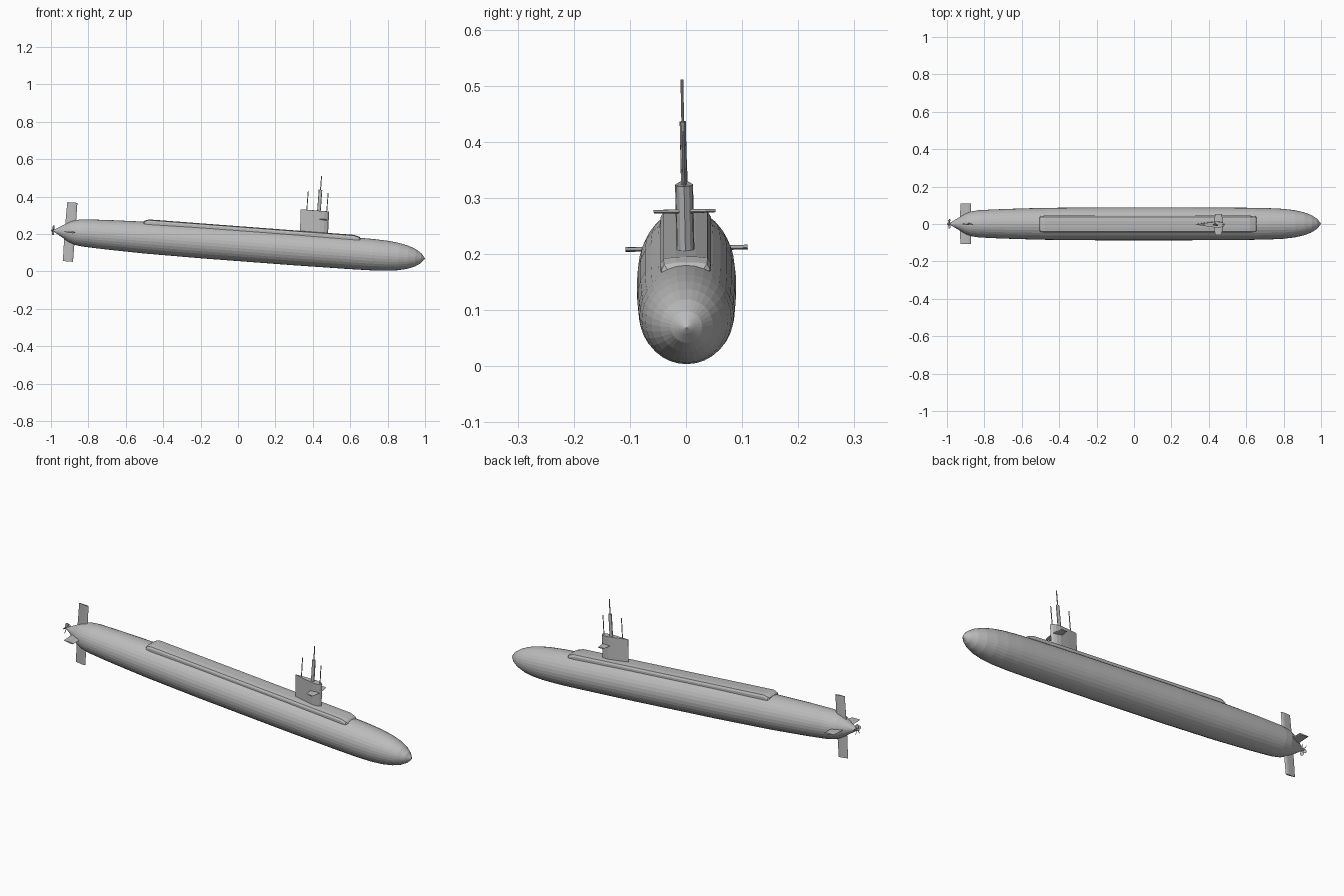
import bpy, bmesh, math
from mathutils import Matrix, Vector

cube = bpy.data.objects.get("Cube")
if cube:
    bpy.data.objects.remove(cube, do_unlink=True)

grey = bpy.data.materials.new("hull grey")
grey.use_nodes = True
grey.diffuse_color = (0.5, 0.5, 0.5, 1)
grey.node_tree.nodes["Principled BSDF"].inputs["Base Color"].default_value = (0.5, 0.5, 0.5, 1)

# Whole boat dives bow-down with a slight roll
POSE = (Matrix.Translation((0, 0.001, 0.1435))
        @ Matrix.Rotation(math.radians(4.3), 4, 'Y')
        @ Matrix.Rotation(math.radians(1.2), 4, 'X'))


def loft(name, rings, local=Matrix()):
    """Join matching rings of points into a closed solid."""
    bm = bmesh.new()
    rows = [[bm.verts.new(POSE @ local @ Vector(p)) for p in ring] for ring in rings]
    n = len(rows[0])
    for a, b in zip(rows, rows[1:]):
        for i in range(n):
            j = (i + 1) % n
            bm.faces.new((a[i], a[j], b[j], b[i]))
    bm.faces.new(rows[0][::-1])
    bm.faces.new(rows[-1])
    bmesh.ops.recalc_face_normals(bm, faces=bm.faces)
    mesh = bpy.data.meshes.new(name)
    bm.to_mesh(mesh)
    bm.free()
    mesh.materials.append(grey)
    obj = bpy.data.objects.new(name, mesh)
    bpy.context.collection.objects.link(obj)
    return obj


def circle(n):
    return [(math.cos(2 * math.pi * i / n), math.sin(2 * math.pi * i / n)) for i in range(n)]


def turned(name, profile, sides):
    """Body of revolution about the long axis."""
    return loft(name, [[(u, r * c, r * s) for c, s in circle(sides)] for u, r in profile])


def foil(back, front, half, h):
    """Streamlined outline, thick toward the front, at height h."""
    shape = [(1, 0), (0.95, 0.55), (0.85, 0.9), (0.7, 1), (0.4, 0.65), (0, 0.04)]
    pts = [(f, t) for f, t in shape] + [(f, -t) for f, t in reversed(shape[1:])]
    return [(back + (front - back) * f, half * t, h) for f, t in pts]


def mast(name, u, rx, ry, bottom, top, sides):
    loft(name, [[(u + rx * c, ry * s, h) for c, s in circle(sides)] for h in (bottom, top)])


# Hull
turned("hull", [(-0.985, 0.006), (-0.94, 0.033), (-0.9, 0.056), (-0.87, 0.067),
                (-0.83, 0.073), (-0.7, 0.079), (-0.5, 0.085), (-0.2, 0.088), (0.3, 0.088),
                (0.6, 0.086), (0.72, 0.084), (0.8, 0.08), (0.86, 0.073), (0.91, 0.062),
                (0.95, 0.047), (0.98, 0.028), (0.995, 0.011), (1.002, 0.001)], 32)


# Raised deck casing with sloped ends
def deck_ring(u, width, top):
    half = [(width, 0.04), (width, top - 0.012), (width * 0.88, top - 0.003), (width * 0.4, top)]
    return [(u, y, z) for y, z in half] + [(u, -y, z) for y, z in reversed(half)]


loft("deck_casing", [deck_ring(-0.512, 0.037, 0.085), deck_ring(-0.506, 0.043, 0.09),
                     deck_ring(-0.485, 0.045, 0.098), deck_ring(0.615, 0.045, 0.098),
                     deck_ring(0.644, 0.043, 0.09), deck_ring(0.652, 0.037, 0.082)])

# Sail and its diving planes
loft("sail", [foil(0.326, 0.476, 0.016, 0.08), foil(0.32, 0.473, 0.016, 0.213)])
for name, side in (("left_rear", 1), ("right_rear", -1)):
    turn = Matrix.Rotation(math.radians(-90 * side), 4, 'X')
    loft("sail_plane_" + name.split("_")[0], [foil(0.415, 0.467, 0.004, 0),
                                             foil(0.422, 0.458, 0.003, 0.055)],
         Matrix.Translation((0, 0, 0.167)) @ turn)
    # Stern planes
    loft("stern_plane_" + name.split("_")[0], [foil(-0.935, -0.87, 0.005, 0),
                                              foil(-0.93, -0.875, 0.004, 0.109)], turn)

# Rudders
for name, angle in (("upper_rudder", 0), ("lower_rudder", math.pi)):
    loft(name, [foil(-0.93, -0.872, 0.005, 0), foil(-0.927, -0.873, 0.004, 0.158)],
         Matrix.Rotation(angle, 4, 'X'))

# Masts
mast("rear_antenna", 0.353, 0.0022, 0.0022, 0.2, 0.315, 8)
mast("periscope_trunk", 0.418, 0.0095, 0.0055, 0.2, 0.325, 12)
mast("periscope", 0.418, 0.0025, 0.0025, 0.32, 0.4, 8)
mast("front_antenna", 0.46, 0.0022, 0.0022, 0.2, 0.31, 8)

# Propeller
turned("propeller_hub", [(-1.002, 0.002), (-0.998, 0.006), (-0.975, 0.008)], 12)
for k in range(5):
    blade = (Matrix.Translation((-0.99, 0, 0)) @ Matrix.Rotation(2 * math.pi * k / 5, 4, 'X')
             @ Matrix.Rotation(math.radians(50), 4, 'Z'))
    loft("propeller_blade", [foil(-w, w, 0.001, h) for w, h in
                             ((0.004, 0), (0.008, 0.015), (0.008, 0.022), (0.004, 0.027))], blade)
